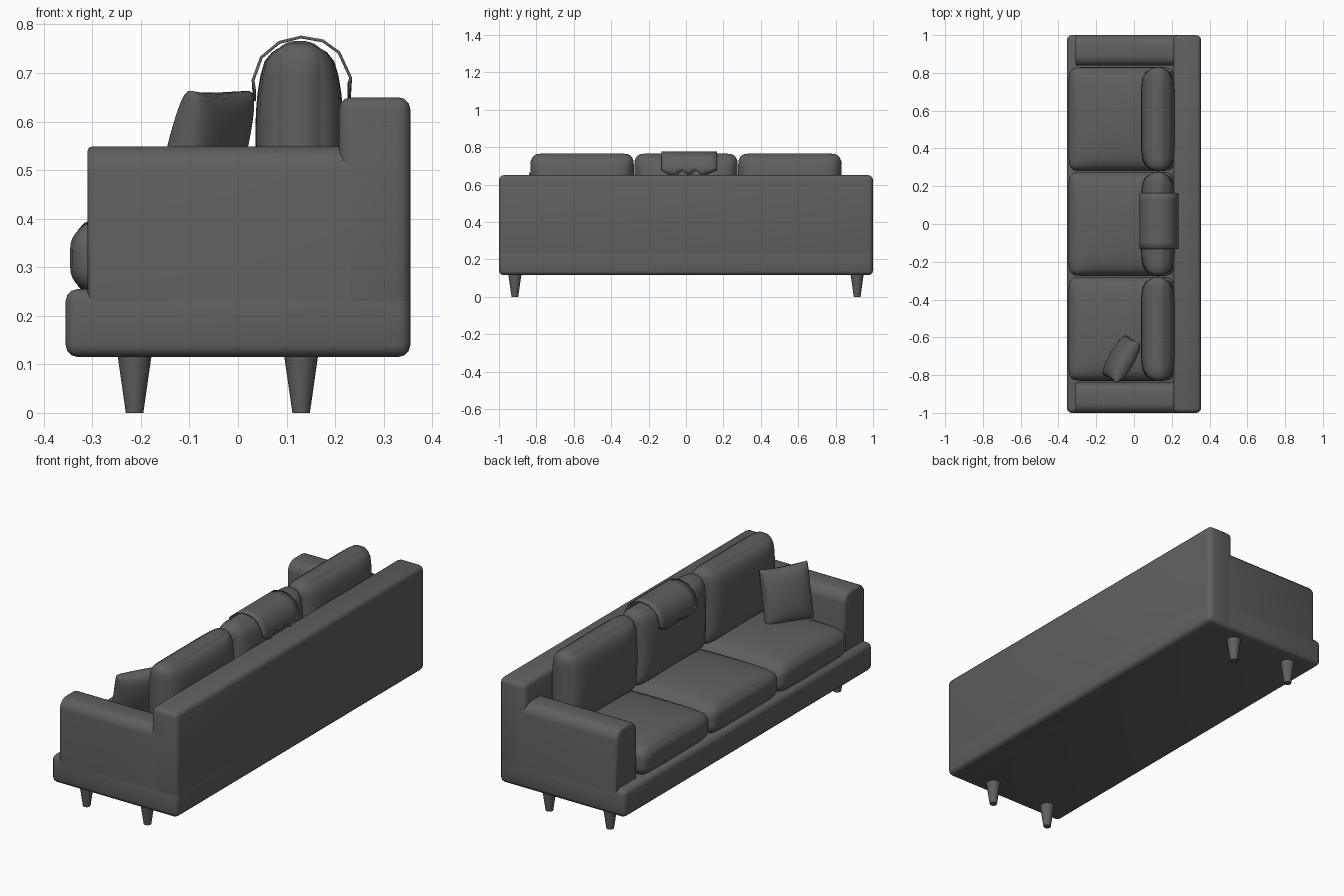
import bpy, bmesh, math
from mathutils import Vector, Matrix

if "Cube" in bpy.data.objects:
    bpy.data.objects.remove(bpy.data.objects["Cube"])

charcoal = bpy.data.materials.new("charcoal")
charcoal.diffuse_color = (0.115, 0.115, 0.115, 1)
charcoal.use_nodes = True
charcoal.node_tree.nodes["Principled BSDF"].inputs["Base Color"].default_value = charcoal.diffuse_color


def finish(name, bm, angle=40):
    bmesh.ops.recalc_face_normals(bm, faces=bm.faces[:])
    me = bpy.data.meshes.new(name)
    bm.to_mesh(me)
    bm.free()
    me.materials.append(charcoal)
    ob = bpy.data.objects.new(name, me)
    bpy.context.collection.objects.link(ob)
    bpy.ops.object.select_all(action='DESELECT')
    ob.select_set(True)
    bpy.context.view_layer.objects.active = ob
    bpy.ops.object.shade_smooth_by_angle(angle=math.radians(angle))
    return ob


def box_mesh(lo, hi):
    lo, hi = Vector(lo), Vector(hi)
    bm = bmesh.new()
    bmesh.ops.create_cube(bm, size=1)
    for v in bm.verts:
        v.co = (lo + hi) / 2 + v.co * (hi - lo)
    return bm


def padded_box(name, lo, hi, r, segments=3):
    bm = box_mesh(lo, hi)
    bmesh.ops.bevel(bm, geom=bm.edges[:], offset=r, segments=segments, profile=0.5,
                    affect='EDGES')
    return finish(name, bm, 60)


def cushion(name, lo, hi, r, axis, crown, power):
    """Rounded box that swells along one axis."""
    c, h = (Vector(lo) + Vector(hi)) / 2, (Vector(hi) - Vector(lo)) / 2
    bm = box_mesh((-1, -1, -1), (1, 1, 1))
    bmesh.ops.subdivide_edges(bm, edges=bm.edges[:], cuts=13, use_grid_fill=True)
    for v in bm.verts:
        t = Vector([math.sin(a * math.pi / 2) for a in v.co])
        p = Vector([t[i] * h[i] for i in range(3)])
        inner = Vector([max(r - h[i], min(h[i] - r, p[i])) for i in range(3)])
        q = inner + (p - inner).normalized() * r
        swell = crown * t[axis]
        for i in range(3):
            if i != axis:
                swell *= 1 - abs(t[i]) ** power[i]
        q[axis] += swell
        v.co = c + q
    return finish(name, bm, 60)


# Upholstered frame: base rail and backrest
padded_box("base", (-0.355, -1, 0.115), (0.355, 1, 0.255), 0.025)
padded_box("backrest", (0.208, -1, 0.115), (0.355, 1, 0.65), 0.025)

# Arms with rolled long top edges
for side, tag in ((1, "left"), (-1, "right")):
    y0, y1 = sorted((side * 0.838, side * 1.0))
    bm = box_mesh((-0.31, y0, 0.145), (0.32, y1, 0.549))
    tops = [e for e in bm.edges if all(v.co.z > 0.5 for v in e.verts)
            and abs(e.verts[0].co.x - e.verts[1].co.x) > 0.1]
    bmesh.ops.bevel(bm, geom=tops, offset=0.052, segments=5, profile=0.5, affect='EDGES')
    front = [e for e in bm.edges if all(v.co.x < -0.3 for v in e.verts)]
    bmesh.ops.bevel(bm, geom=front, offset=0.01, segments=2, profile=0.5, affect='EDGES')
    finish(tag + "_arm", bm, 50)

# Three seat and back cushions
for i in range(3):
    y = (i - 1) * 0.555
    cushion(f"seat_cushion_{i + 1}", (-0.346, y - 0.275, 0.25), (0.215, y + 0.275, 0.388),
            0.05, 2, 0.033, (2.6, 2.6, 0))
    cushion(f"back_cushion_{i + 1}", (0.07, y - 0.276, 0.38), (0.183, y + 0.276, 0.766),
            0.05, 0, 0.034, (0, 6, 2.6))

# Tapered legs
for x in (-0.213, 0.13):
    for y in (-0.915, 0.915):
        bm = bmesh.new()
        bmesh.ops.create_cone(bm, cap_ends=True, segments=16, radius1=0.018, radius2=0.036,
                              depth=0.125, matrix=Matrix.Translation((x, y, 0.0625)))
        finish("leg", bm)

# Scatter pillow: plump, turned and leaning back
N = 14
bm = bmesh.new()
lean = math.radians(15)
flat = Vector((0.866, -0.5, 0))
wide = Vector((0.5, 0.866, 0))
up = Vector((0, 0, math.cos(lean))) + flat * math.sin(lean)
out = wide.cross(up)
for s in (1, -1):
    grid = []
    for i in range(N + 1):
        for j in range(N + 1):
            u, w = (-math.cos(math.pi * k / N) for k in (i, j))
            a = u * 0.122 * (1 - 0.04 * (1 - w * w))
            b = w * 0.136 * (1 - 0.05 * (1 - u * u))
            d = s * 0.056 * ((1 - u * u) * (1 - w * w)) ** 0.3
            grid.append(bm.verts.new(Vector((-0.066, -0.715, 0.532)) + wide * a + up * b + out * d))
    for i in range(N):
        for j in range(N):
            k = i * (N + 1) + j
            bm.faces.new((grid[k], grid[k + 1], grid[k + N + 2], grid[k + N + 1]))
bmesh.ops.remove_doubles(bm, verts=bm.verts[:], dist=0.0004)
finish("scatter_pillow", bm, 60)

# Throw blanket draped over the middle cushion, with wavy and zigzag hems
path = [(0.034, 0.642), (0.031, 0.685), (0.048, 0.732), (0.085, 0.763), (0.13, 0.774),
        (0.175, 0.766), (0.208, 0.742), (0.232, 0.69), (0.229, 0.642)]
front_hem = [0.022, 0.005, 0, 0.002, 0.01, 0.004, 0, 0.005, 0.022]
back_hem = [0.035, 0.012, 0.0, 0.035, 0.004, 0.038, 0.0, 0.02, 0.035]
bm = bmesh.new()
rows = []
for j in range(9):
    y = -0.132 + 0.297 * j / 8
    row = []
    for i, (x, z) in enumerate(path):
        lift = front_hem[j] if i == 0 else back_hem[j] if i == len(path) - 1 else 0
        row.append(bm.verts.new((x, y, z + lift)))
    rows.append(row)
for a, b in zip(rows, rows[1:]):
    for i in range(len(path) - 1):
        bm.faces.new((a[i], a[i + 1], b[i + 1], b[i]))
throw = finish("throw_blanket", bm, 50)
mod = throw.modifiers.new("thickness", 'SOLIDIFY')
mod.thickness, mod.offset = 0.006, 0
